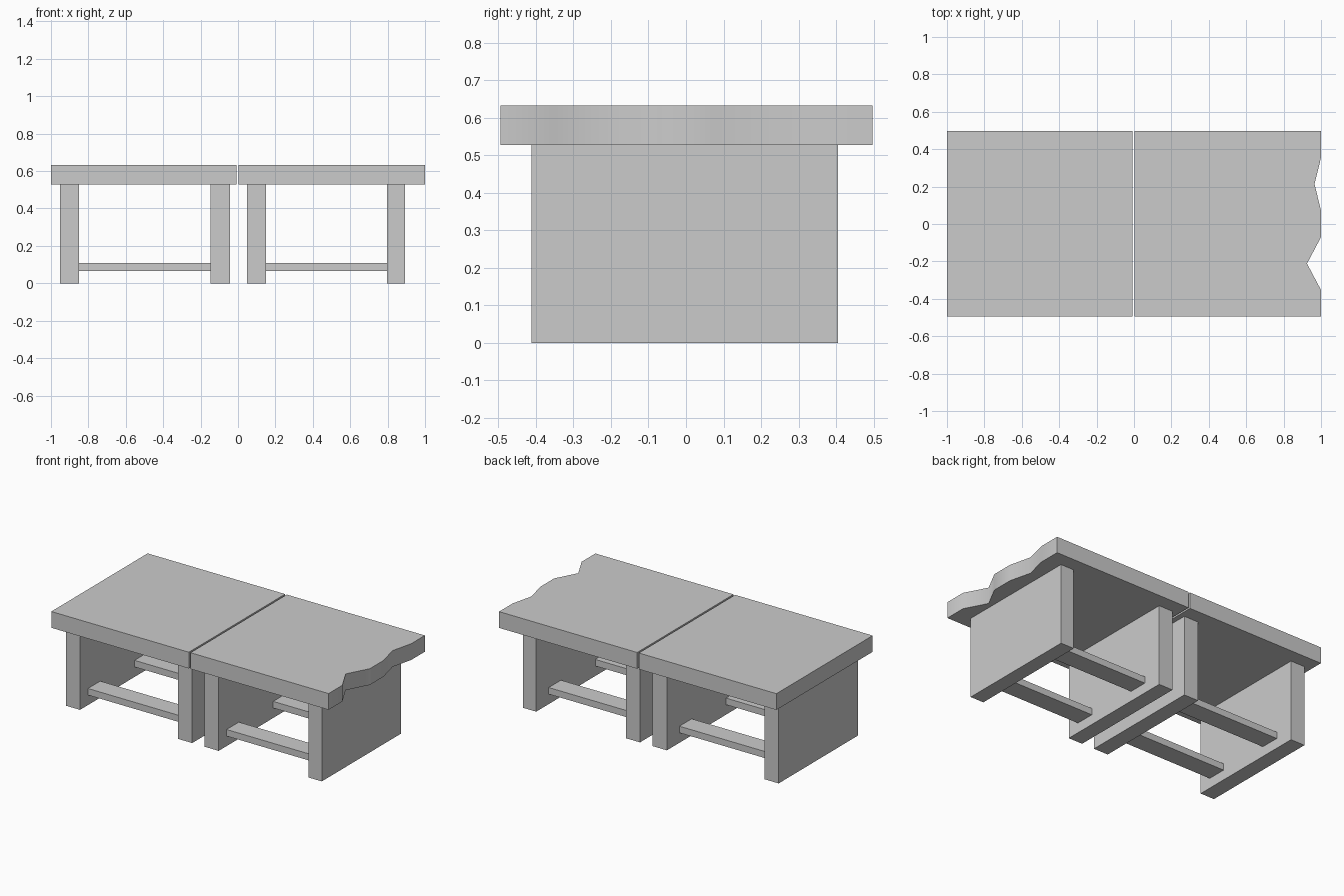
import bpy, bmesh
from math import radians

if "Cube" in bpy.data.objects:
    bpy.data.objects.remove(bpy.data.objects["Cube"])

Y0, Y1 = -0.495, 0.497      # table top depth
Z0, Z1 = 0.527, 0.633       # table top thickness


def slab(name, outline, z0, z1):
    """Extrude an xy outline (counter-clockwise) from z0 up to z1."""
    bm = bmesh.new()
    face = bm.faces.new([bm.verts.new((x, y, z0)) for x, y in outline])
    up = bmesh.ops.extrude_face_region(bm, geom=[face])["geom"]
    bmesh.ops.translate(bm, vec=(0, 0, z1 - z0),
                        verts=[v for v in up if isinstance(v, bmesh.types.BMVert)])
    bmesh.ops.recalc_face_normals(bm, faces=bm.faces)
    mesh = bpy.data.meshes.new(name)
    bm.to_mesh(mesh)
    bm.free()
    obj = bpy.data.objects.new(name, mesh)
    bpy.context.collection.objects.link(obj)
    return obj


def box(name, x0, x1, y0, y1, z0, z1):
    return slab(name, [(x0, y0), (x1, y0), (x1, y1), (x0, y1)], z0, z1)


# Plain table top on the left
box("left_table_top", -1.0, -0.008, Y0, Y1, Z0, Z1)

# Right table top with a chewed outer edge: seven even steps, two notches
edge_x = [1, 1, 0.925, 1, 1, 0.965, 1, 1]
edge = [(x, Y0 + (Y1 - Y0) * i / 7) for i, x in enumerate(edge_x)]
top = slab("right_table_top", [(0.004, Y0)] + edge + [(0.004, Y1)], Z0, Z1)
bpy.context.view_layer.objects.active = top
top.select_set(True)
bpy.ops.object.shade_smooth_by_angle(angle=radians(65))

# Panel legs and the two low rails between them, for each table
for side, (a0, a1), (b0, b1) in (
        ("left_table", (-0.952, -0.851), (-0.146, -0.042)),
        ("right_table", (0.048, 0.149), (0.797, 0.893))):
    box(side + "_outer_leg" if a0 < 0 else side + "_inner_leg", a0, a1, -0.412, 0.405, 0, Z0)
    box(side + "_inner_leg" if a0 < 0 else side + "_outer_leg", b0, b1, -0.412, 0.405, 0, Z0)
    for rail, y in (("front", -0.267), ("back", 0.213)):
        box(f"{side}_{rail}_rail", a1, b0, y - 0.063, y + 0.063, 0.065, 0.108)
